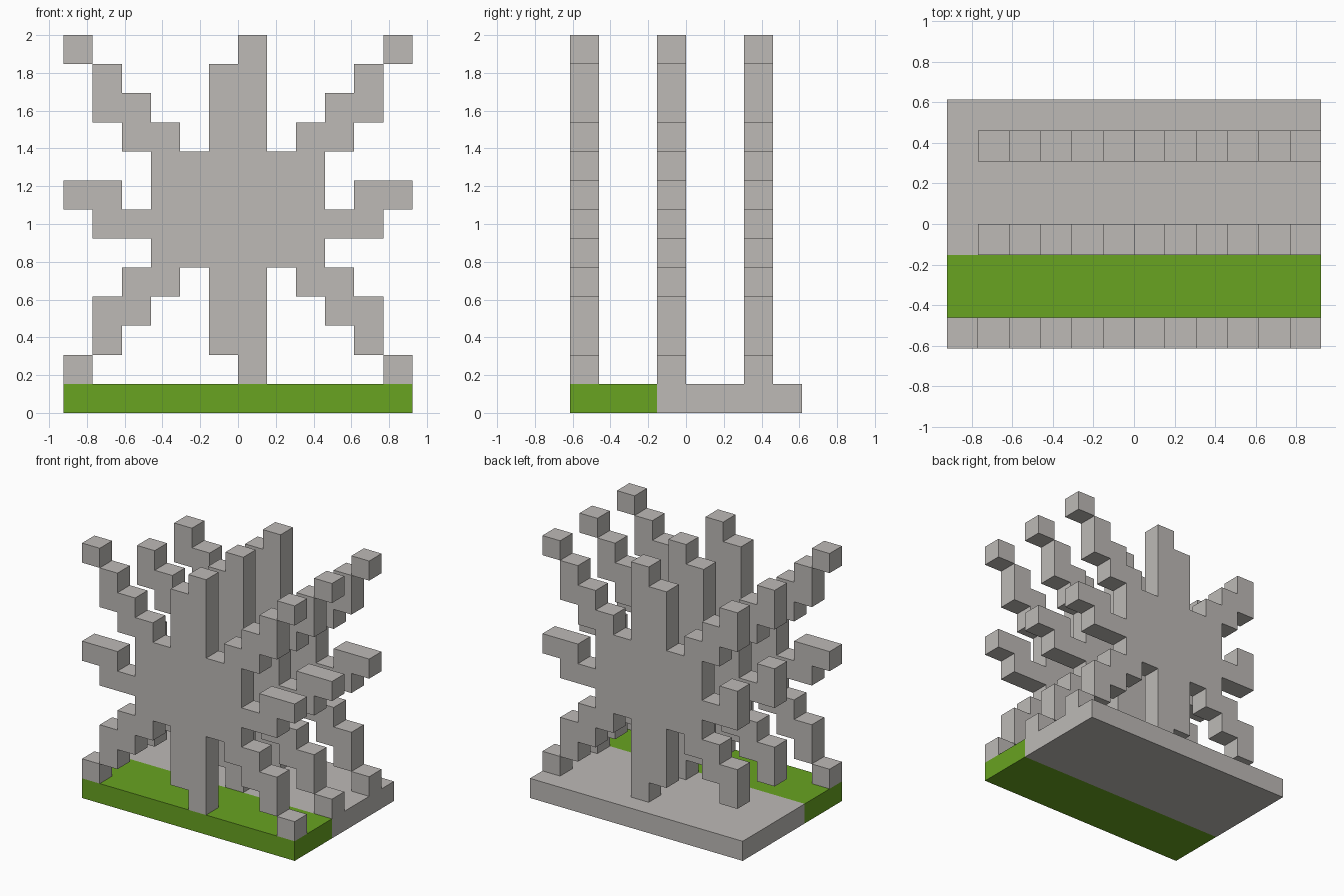
import bpy
import bmesh

if "Cube" in bpy.data.objects:
    bpy.data.objects.remove(bpy.data.objects["Cube"], do_unlink=True)

U = 2 / 13           # size of one block
COLS, DEPTH = 12, 8  # footprint in blocks


def make_material(name, rgb):
    mat = bpy.data.materials.new(name)
    mat.use_nodes = True
    color = (*rgb, 1)
    mat.diffuse_color = color
    mat.node_tree.nodes["Principled BSDF"].inputs["Base Color"].default_value = color
    return mat


stone = make_material("stone_grey", (0.51, 0.49, 0.47))
grass = make_material("grass_green", (0.138, 0.366, 0.015))

# Block pattern of the upright figure, top row first
PATTERN = [
    "#.....#....#",
    ".#...##...#.",
    ".##..##..##.",
    "..##.##.##..",
    "...######...",
    "##.######.##",
    ".##########.",
    "...######...",
    "..##.##.##..",
    ".##..##..##.",
    ".#...##...#.",
    "#.....#....#",
]


def make_panel(name, cells, y, depth, mat):
    """Turn a set of (column, row) blocks into one shell, depth blocks thick."""
    bm = bmesh.new()

    def quad(*points):
        bm.faces.new([bm.verts.new(((x - COLS / 2) * U, (v - DEPTH / 2) * U, z * U))
                      for x, v, z in points])

    f, b = y, y + depth
    for x, z in cells:
        r, t = x + 1, z + 1
        quad((x, f, z), (r, f, z), (r, f, t), (x, f, t))
        quad((r, b, z), (x, b, z), (x, b, t), (r, b, t))
        if (x - 1, z) not in cells:
            quad((x, b, z), (x, f, z), (x, f, t), (x, b, t))
        if (r, z) not in cells:
            quad((r, f, z), (r, b, z), (r, b, t), (r, f, t))
        if (x, t) not in cells:
            quad((x, f, t), (r, f, t), (r, b, t), (x, b, t))
        if (x, z - 1) not in cells:
            quad((x, b, z), (r, b, z), (r, f, z), (x, f, z))
    bmesh.ops.remove_doubles(bm, verts=bm.verts[:], dist=U / 100)
    bmesh.ops.dissolve_limit(bm, angle_limit=0.02, verts=bm.verts[:], edges=bm.edges[:])
    mesh = bpy.data.meshes.new(name)
    bm.to_mesh(mesh)
    bm.free()
    mesh.materials.append(mat)
    obj = bpy.data.objects.new(name, mesh)
    bpy.context.scene.collection.objects.link(obj)
    return obj


# Base slab: green front strip, grey rear
slab = {(x, 0) for x in range(COLS)}
make_panel("base_front", slab, 0, 3, grass)
make_panel("base_rear", slab, 3, 5, stone)

# Three upright figures; the rear two lack the outermost right column
figure = {(x, len(PATTERN) - i) for i, row in enumerate(PATTERN)
          for x, mark in enumerate(row) if mark == "#"}
trimmed = {cell for cell in figure if cell[0] > 0}
make_panel("front_figure", figure, 0, 1, stone)
make_panel("middle_figure", trimmed, 3, 1, stone)
make_panel("rear_figure", trimmed, 6, 1, stone)
